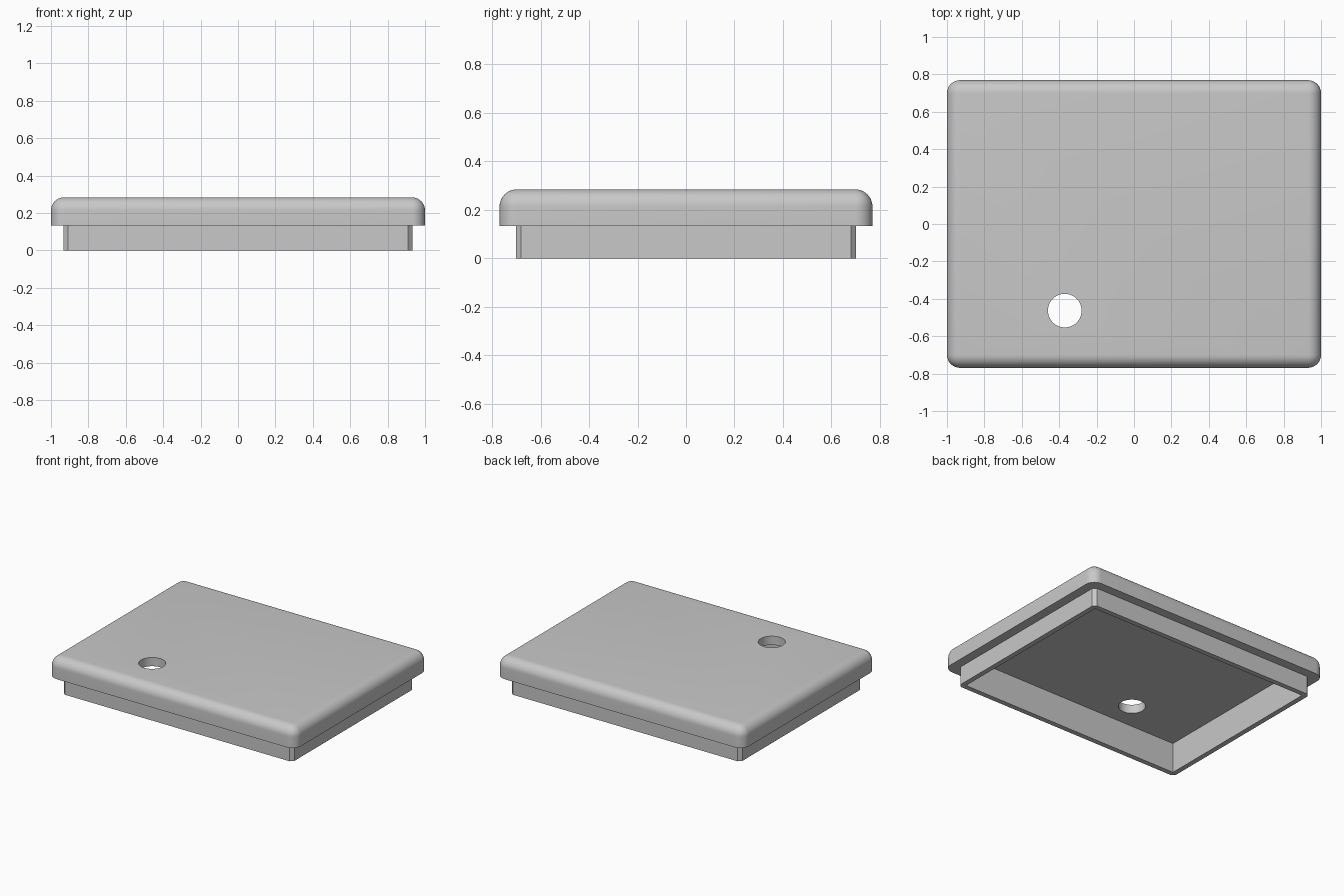
import bpy
import bmesh
from mathutils import Matrix, Vector

old = bpy.data.objects.get("Cube")
if old:
    bpy.data.objects.remove(old, do_unlink=True)

# Overall sizes
LID_X, LID_Y = 1.0, 0.769
SKIRT_X, SKIRT_Y = 0.932, 0.702
WALL = 0.037
LID_BOTTOM, LID_TOP, CEILING = 0.134, 0.284, 0.22

grey = bpy.data.materials.new("light_grey")
grey.use_nodes = True
grey.diffuse_color = (0.58, 0.58, 0.58, 1)
grey.node_tree.nodes["Principled BSDF"].inputs["Base Color"].default_value = grey.diffuse_color


def finish(name, bm):
    mesh = bpy.data.meshes.new(name)
    bm.to_mesh(mesh)
    bm.free()
    mesh.materials.append(grey)
    obj = bpy.data.objects.new(name, mesh)
    bpy.context.collection.objects.link(obj)
    return obj


def box(name, half_x, half_y, z0, z1, bevel=0.0, segments=1, round_top=False):
    """Box with bevelled upright edges and, if asked, a bevelled top rim."""
    bm = bmesh.new()
    bmesh.ops.create_cube(bm, size=1)
    bmesh.ops.scale(bm, verts=bm.verts, vec=(2 * half_x, 2 * half_y, z1 - z0))
    bmesh.ops.translate(bm, verts=bm.verts, vec=(0, 0, (z0 + z1) / 2))
    if bevel:
        middle = (z0 + z1) / 2

        def chosen(edge):
            above = [v.co.z > middle for v in edge.verts]
            return above[0] != above[1] or (round_top and all(above))

        bmesh.ops.bevel(bm, geom=[e for e in bm.edges if chosen(e)], offset=bevel,
                        segments=segments, profile=0.5, affect='EDGES')
    return finish(name, bm)


def combine(target, tool, operation):
    mod = target.modifiers.new(operation.lower(), 'BOOLEAN')
    mod.operation = operation
    mod.solver = 'EXACT'
    mod.object = tool
    bpy.ops.object.select_all(action='DESELECT')
    target.select_set(True)
    bpy.context.view_layer.objects.active = target
    bpy.ops.object.modifier_apply(modifier=mod.name)
    bpy.data.objects.remove(tool, do_unlink=True)


# Rounded lid, with the chamfered skirt joined beneath it
lid = box("lid", LID_X, LID_Y, LID_BOTTOM, LID_TOP, 0.07, 10, round_top=True)
skirt = box("skirt", SKIRT_X, SKIRT_Y, 0, LID_BOTTOM + 0.03, 0.022)
combine(lid, skirt, 'UNION')

# Hollow underside
cavity = box("cavity_cutter", SKIRT_X - WALL, SKIRT_Y - WALL, -0.1, CEILING)
combine(lid, cavity, 'DIFFERENCE')

# Round hole through the top plate
bm = bmesh.new()
bmesh.ops.create_cone(bm, cap_ends=True, segments=48, radius1=0.09, radius2=0.09, depth=1,
                      matrix=Matrix.Translation(Vector((-0.37, -0.463, 0.2))))
combine(lid, finish("hole_cutter", bm), 'DIFFERENCE')

# Smooth rounded rims, crisp corners
bpy.ops.object.select_all(action='DESELECT')
lid.select_set(True)
bpy.context.view_layer.objects.active = lid
bpy.ops.object.shade_smooth_by_angle(angle=0.5)
